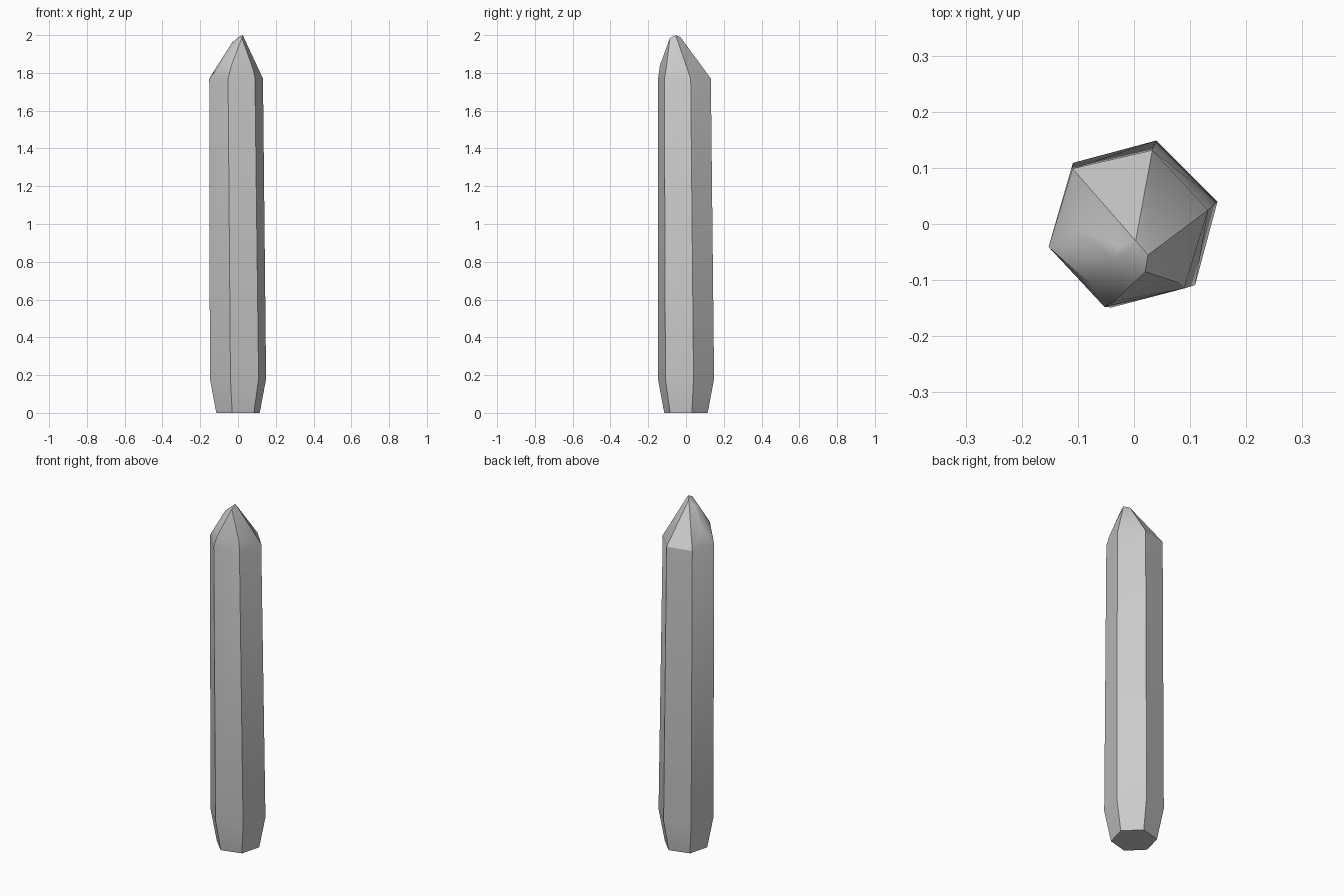
import bpy
import bmesh
from math import cos, sin, radians

default_cube = bpy.data.objects.get("Cube")
if default_cube:
    bpy.data.objects.remove(default_cube, do_unlink=True)


def hexagon(radius, height, turn=15, centre=(0, 0)):
    """Corner points of one six-sided cross-section."""
    return [
        (
            centre[0] + radius * cos(radians(turn + 60 * side)),
            centre[1] + radius * sin(radians(turn + 60 * side)),
            height,
        )
        for side in range(6)
    ]


def make_material(name, colour):
    material = bpy.data.materials.new(name)
    material.use_nodes = True
    material.diffuse_color = colour
    shader = material.node_tree.nodes["Principled BSDF"]
    shader.inputs["Base Color"].default_value = colour
    return material


# Tapered foot, long shaft leaning slightly, and shoulder
points = hexagon(0.119, 0)
points += hexagon(0.154, 0.18)
points += hexagon(0.146, 1.77, turn=13, centre=(-0.01, -0.008))

# Rounded front and side of the pointed end
points += [
    (-0.10, -0.01, 1.85),
    (-0.08, -0.105, 1.855),
    (-0.035, -0.138, 1.84),
    (0.08, -0.105, 1.82),
]

# Small chipped facet at the off-centre tip
points += [
    (0.025, -0.055, 2.0),
    (0.02, -0.085, 1.985),
    (0.003, -0.03, 1.99),
    (-0.025, -0.04, 1.965),
    (-0.035, -0.065, 1.955),
]

# Wrap the cross-sections and tip in one faceted crystal surface
bm = bmesh.new()
for point in points:
    bm.verts.new(point)
hull = bmesh.ops.convex_hull(bm, input=bm.verts[:])
spare = {
    item
    for item in hull["geom_interior"] + hull["geom_unused"]
    if isinstance(item, bmesh.types.BMVert)
}
bmesh.ops.delete(bm, geom=list(spare), context="VERTS")

# Merge coplanar triangles into clean flat facets
bmesh.ops.dissolve_limit(
    bm, angle_limit=radians(1), verts=bm.verts[:], edges=bm.edges[:]
)
bmesh.ops.recalc_face_normals(bm, faces=bm.faces[:])

mesh = bpy.data.meshes.new("crystal_shard")
bm.to_mesh(mesh)
bm.free()
crystal = bpy.data.objects.new("crystal_shard", mesh)
bpy.context.collection.objects.link(crystal)
mesh.materials.append(make_material("pale grey", (0.6, 0.6, 0.6, 1)))

# Soft shading within facets, crisp long corners
bpy.ops.object.select_all(action="DESELECT")
crystal.select_set(True)
bpy.context.view_layer.objects.active = crystal
bpy.ops.object.shade_smooth_by_angle(angle=radians(30))
